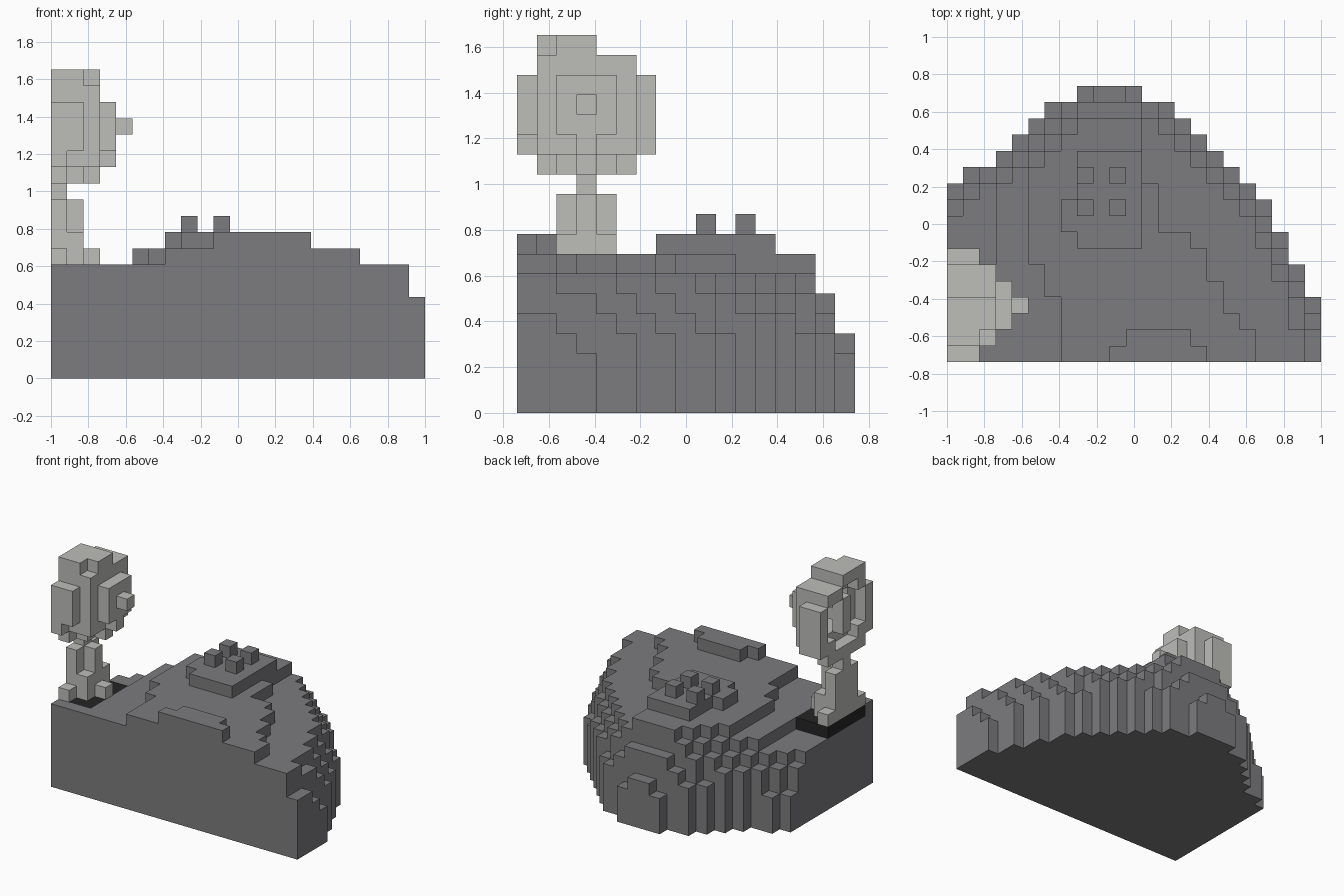
import bpy, bmesh
from itertools import product
from mathutils import Vector

cube = bpy.data.objects.get("Cube")
if cube:
    bpy.data.objects.remove(cube, do_unlink=True)

UNIT = 2 / 23
ORIGIN = Vector((-1, -8.5 * UNIT, 0))


def material(name, rgb):
    mat = bpy.data.materials.new(name)
    mat.use_nodes = True
    mat.diffuse_color = (*rgb, 1)
    mat.node_tree.nodes["Principled BSDF"].inputs["Base Color"].default_value = (*rgb, 1)
    return mat


def block(i0, i1, j0, j1, k0, k1):
    """Cells of a box, bounds inclusive."""
    return set(product(range(i0, i1 + 1), range(j0, j1 + 1), range(k0, k1 + 1)))


def voxel_object(name, cells, mat):
    """Outer skin of a set of cells, with coplanar faces merged."""
    bm = bmesh.new()
    verts = {}

    def vert(p):
        if p not in verts:
            verts[p] = bm.verts.new(ORIGIN + Vector(p) * UNIT)
        return verts[p]

    for cell in sorted(cells):
        for axis, side in product(range(3), (0, 1)):
            near = list(cell)
            near[axis] += 2 * side - 1
            if tuple(near) in cells:
                continue
            u, v = (axis + 1) % 3, (axis + 2) % 3
            ring = []
            for a, b in ((0, 0), (1, 0), (1, 1), (0, 1)):
                p = list(cell)
                p[axis] += side
                p[u] += a
                p[v] += b
                ring.append(vert(tuple(p)))
            bm.faces.new(ring if side else ring[::-1])
    bmesh.ops.dissolve_limit(bm, angle_limit=0.01, verts=bm.verts, edges=bm.edges)
    mesh = bpy.data.meshes.new(name)
    bm.to_mesh(mesh)
    bm.free()
    mesh.materials.append(mat)
    obj = bpy.data.objects.new(name, mesh)
    bpy.context.collection.objects.link(obj)
    return obj


rock = material("rock grey", (0.2, 0.2, 0.21))
metal = material("light metal grey", (0.51, 0.51, 0.49))
dark = material("near black", (0.018, 0.018, 0.018))

# Rocky mound: plan outline per row from front to back, and its top plateau
RIGHT = [23, 23, 23, 23, 22, 22, 21, 21, 20, 20, 19, 18, 17, 16, 15, 14, 12]
LEFT = [-3, -3, -3, -3, -3, -2, -2, -1, -1, 0, 0, 1, 3, 4, 5, 6, 8]
TOP_RIGHT = [19, 19, 18, 17, 17, 16, 16, 15, 13, 13, 13, 12, 12, 12, 12]
TOP_LEFT = [7, 7, 7, 7, 6, 6, 5, 5, 5, 5, 5, 5, 6, 7, 8]
DISC = [(a, b) for a, b in product(range(-3, 4), repeat=2) if a * a + b * b < 12]


def inside(i, j):
    j = j if j >= 0 else -1 - j
    return j < 17 and LEFT[j] <= i < RIGHT[j]


def height(i, j):
    if j < 15 and TOP_LEFT[j] <= i < TOP_RIGHT[j]:
        return 8
    # the more open ground nearby, the lower the rock
    f = sum(not inside(i + a, j + b) for a, b in DISC) / len(DISC)
    limit = 6 if i < 3 and j > 5 else 7
    return max(2, min(limit, round(8 - 2 * f - 14 * f * f)))


mound = set()
for i, j in product(range(23), range(17)):
    if inside(i, j):
        mound |= block(i, i, j, j, 0, height(i, j) - 1)
# crater-like bumps on the plateau
mound |= block(10, 15, 0, 0, 8, 8) | block(11, 14, 1, 1, 8, 8)
mound |= block(8, 11, 7, 12, 8, 8) | block(7, 7, 8, 9, 8, 8)
mound |= set(product((8, 10), (9, 11), (9,)))

# Dark pad set into the rock
pad = block(0, 2, 1, 5, 6, 6)
voxel_object("rock_mound", mound - pad, rock)
voxel_object("dark_pad", pad, dark)

# Mast with three feet
mast = block(0, 1, 2, 4, 7, 8) | block(0, 0, 2, 4, 9, 10) | block(1, 1, 3, 3, 9, 10)
mast |= {(0, 1, 7), (2, 3, 7), (0, 5, 7), (0, 3, 11)}
voxel_object("mast", mast, metal)

# Dish: bowl opening to -x, stepped outwards to a knob on the back
dish = {(4, 3, 15), (3, 3, 13), (2, 3, 12)} | block(3, 3, 2, 4, 14, 16)
dish |= block(1, 2, 1, 5, 13, 17) - block(1, 2, 2, 4, 14, 16)
dish |= block(2, 2, 2, 3, 18, 18) | block(0, 1, 1, 3, 18, 18)
dish |= block(0, 1, 0, 0, 14, 16) | {(0, 0, 13)} | block(0, 1, 6, 6, 13, 16)
dish |= block(0, 0, 1, 5, 12, 12) | block(1, 1, 2, 4, 12, 12)
dish |= set(product((0,), (1, 5), (13, 17))) | {(0, 4, 17)}
voxel_object("dish", dish, metal)

# Feed post in the bowl
voxel_object("feed_post", block(0, 0, 3, 3, 14, 16) | block(1, 2, 3, 3, 15, 15), metal)
